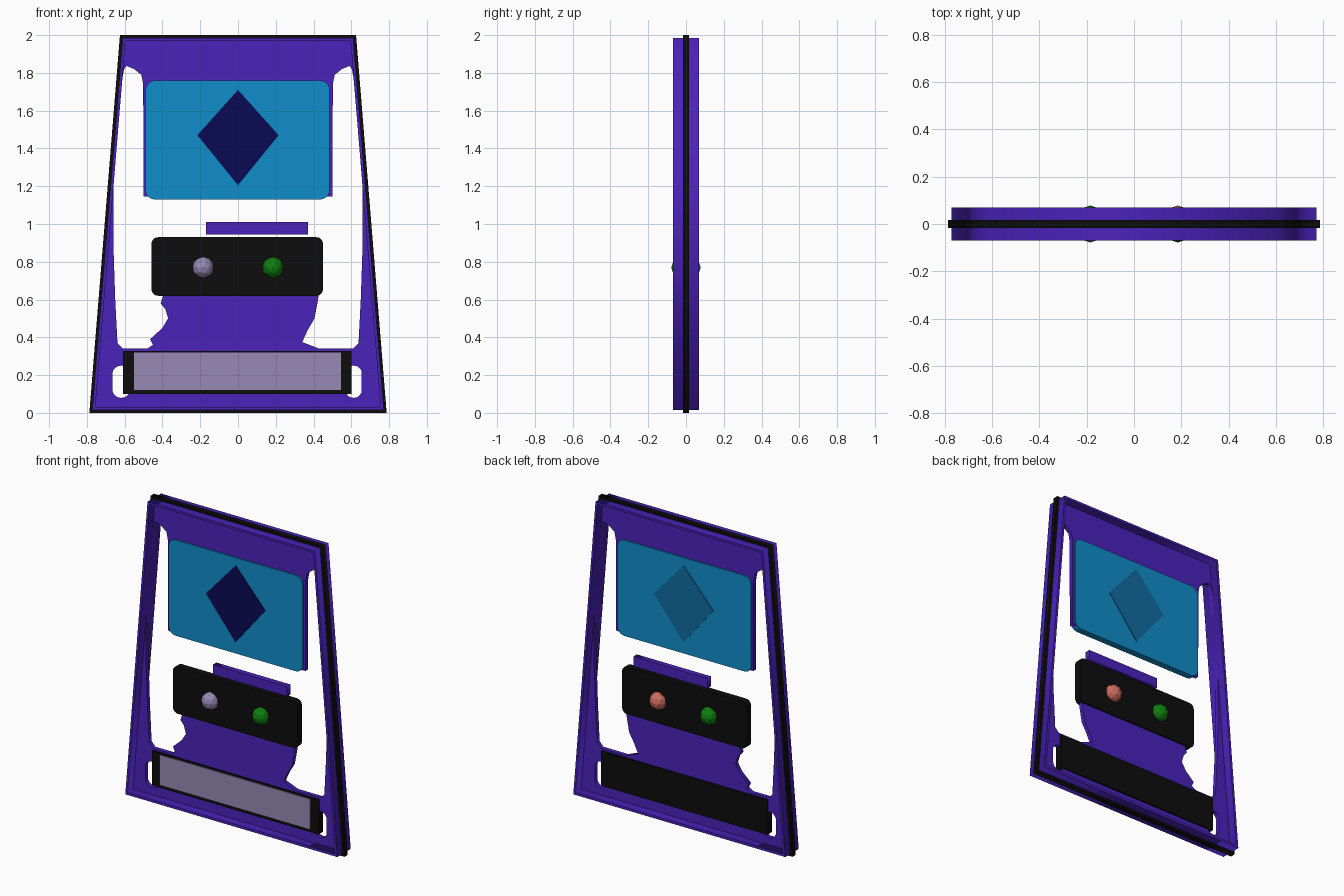
import bpy, bmesh, math
from mathutils import Matrix

if "Cube" in bpy.data.objects:
    bpy.data.objects.remove(bpy.data.objects["Cube"])


def material(name, rgb):
    m = bpy.data.materials.new(name)
    m.diffuse_color = (*rgb, 1)
    m.use_nodes = True
    m.node_tree.nodes["Principled BSDF"].inputs["Base Color"].default_value = m.diffuse_color
    return m


PURPLE = material("purple", (0.07, 0.016, 0.50))
BLACK = material("black", (0.004, 0.004, 0.004))
BLUE = material("screen_blue", (0.005, 0.27, 0.60))
NAVY = material("navy", (0.003, 0.003, 0.09))
MIDBLUE = material("mid_blue", (0.005, 0.15, 0.36))
LILAC = material("lilac", (0.31, 0.25, 0.46))
GREEN = material("green", (0.005, 0.21, 0.005))
RED = material("coral_red", (0.60, 0.15, 0.11))


def finish(name, bm, mat):
    bmesh.ops.recalc_face_normals(bm, faces=bm.faces)
    me = bpy.data.meshes.new(name)
    bm.to_mesh(me)
    bm.free()
    me.materials.append(mat)
    ob = bpy.data.objects.new(name, me)
    bpy.context.collection.objects.link(ob)
    return ob


def plate(name, loops, y0, y1, mat):
    """Flat plate in XZ; first loop is the outline, further loops are holes."""
    cu = bpy.data.curves.new(name, 'CURVE')
    cu.dimensions = '2D'
    cu.fill_mode = 'BOTH'
    cu.extrude = (y1 - y0) / 2
    for pts in loops:
        sp = cu.splines.new('POLY')
        sp.points.add(len(pts) - 1)
        for p, (x, z) in zip(sp.points, pts):
            p.co = (x, z, 0, 1)
        sp.use_cyclic_u = True
    tmp = bpy.data.objects.new(name + "_outline", cu)
    bpy.context.collection.objects.link(tmp)
    dg = bpy.context.evaluated_depsgraph_get()
    me = bpy.data.meshes.new_from_object(tmp.evaluated_get(dg))
    bpy.data.objects.remove(tmp)
    bpy.data.curves.remove(cu)
    bm = bmesh.new()
    bm.from_mesh(me)
    bpy.data.meshes.remove(me)
    bmesh.ops.transform(bm, verts=bm.verts, matrix=Matrix.Translation(
        (0, (y0 + y1) / 2, 0)) @ Matrix.Rotation(math.pi / 2, 4, 'X'))
    bmesh.ops.remove_doubles(bm, verts=bm.verts, dist=1e-5)
    return finish(name, bm, mat)


def trapezoid(bottom, top, z0, z1):
    return [(-bottom, z0), (bottom, z0), (top, z1), (-top, z1)]


def rounded(x0, x1, z0, z1, r, n=5):
    pts = []
    for k, (cx, cz) in enumerate([(x1 - r, z1 - r), (x0 + r, z1 - r),
                                  (x0 + r, z0 + r), (x1 - r, z0 + r)]):
        for i in range(n + 1):
            a = math.pi / 2 * (k + i / n)
            pts.append((cx + r * math.cos(a), cz + r * math.sin(a)))
    return pts


def rect(x0, x1, z0, z1):
    return [(x0, z0), (x1, z0), (x1, z1), (x0, z1)]


# Deep outer frame and the thin black edging around it
plate("outer_frame", [trapezoid(0.772, 0.610, 0.015, 1.985),
                      trapezoid(0.755, 0.596, 0.032, 1.970)], -0.07, 0.07, PURPLE)
plate("edge_trim", [trapezoid(0.787, 0.625, 0.0, 2.0),
                    trapezoid(0.766, 0.605, 0.02, 1.98)], -0.017, 0.017, BLACK)

# Thin middle panel with one large U-shaped opening and two lower openings
upper = [(0.50, 1.145), (0.502, 1.74), (0.512, 1.79), (0.55, 1.82), (0.59, 1.837),
         (0.603, 1.82), (0.612, 1.77), (0.635, 1.5), (0.659, 1.2), (0.66, 0.9),
         (0.65, 0.6), (0.638, 0.37), (0.61, 0.34)]
right_low = [(0.43, 0.34), (0.34, 0.375), (0.37, 0.44), (0.405, 0.5), (0.42, 0.58), (0.43, 0.64)]
left_low = [(-0.39, 0.64), (-0.41, 0.58), (-0.385, 0.55), (-0.37, 0.5), (-0.40, 0.45),
            (-0.465, 0.39), (-0.45, 0.36), (-0.48, 0.34)]
opening = upper + right_low + left_low + [(-x, z) for x, z in reversed(upper)]
plate("middle_panel", [trapezoid(0.768, 0.606, 0.02, 1.98), opening,
                       rounded(-0.665, -0.57, 0.08, 0.25, 0.045),
                       rounded(0.57, 0.655, 0.08, 0.25, 0.04)], -0.013, 0.013, PURPLE)

# Screen with a diamond on each side
plate("screen", [rounded(-0.49, 0.485, 1.13, 1.76, 0.05)], -0.022, 0.022, BLUE)
diamond = [(0, 1.205), (0.215, 1.47), (0, 1.71), (-0.215, 1.47)]
plate("front_diamond", [diamond], -0.027, -0.020, NAVY)
plate("back_diamond", [diamond], 0.020, 0.026, MIDBLUE)

# Floating bar and control panel
plate("floating_bar", [rect(-0.17, 0.37, 0.945, 1.01)], -0.018, 0.018, PURPLE)
plate("control_panel", [rounded(-0.458, 0.45, 0.62, 0.93, 0.035)], -0.022, 0.022, BLACK)

# Faceted buttons, front and back
for name, x, side, mat in [("front_left_button", -0.185, -1, LILAC),
                           ("front_right_button", 0.185, -1, GREEN),
                           ("back_left_button", -0.185, 1, GREEN),
                           ("back_right_button", 0.185, 1, RED)]:
    bm = bmesh.new()
    bmesh.ops.create_icosphere(bm, subdivisions=2, radius=0.057)
    bmesh.ops.translate(bm, verts=bm.verts, vec=(x, side * 0.021, 0.77))
    # keep only the half standing out of the panel
    bmesh.ops.bisect_plane(bm, geom=bm.verts[:] + bm.edges[:] + bm.faces[:],
                           plane_co=(0, side * 0.015, 0), plane_no=(0, -side, 0),
                           clear_outer=True)
    finish(name, bm, mat)

# Lower black tray with a lilac front plate
plate("lower_tray", [rect(-0.608, 0.602, 0.10, 0.328)], -0.024, 0.024, BLACK)
plate("lower_front_plate", [rect(-0.55, 0.545, 0.12, 0.32)], -0.031, -0.022, LILAC)
